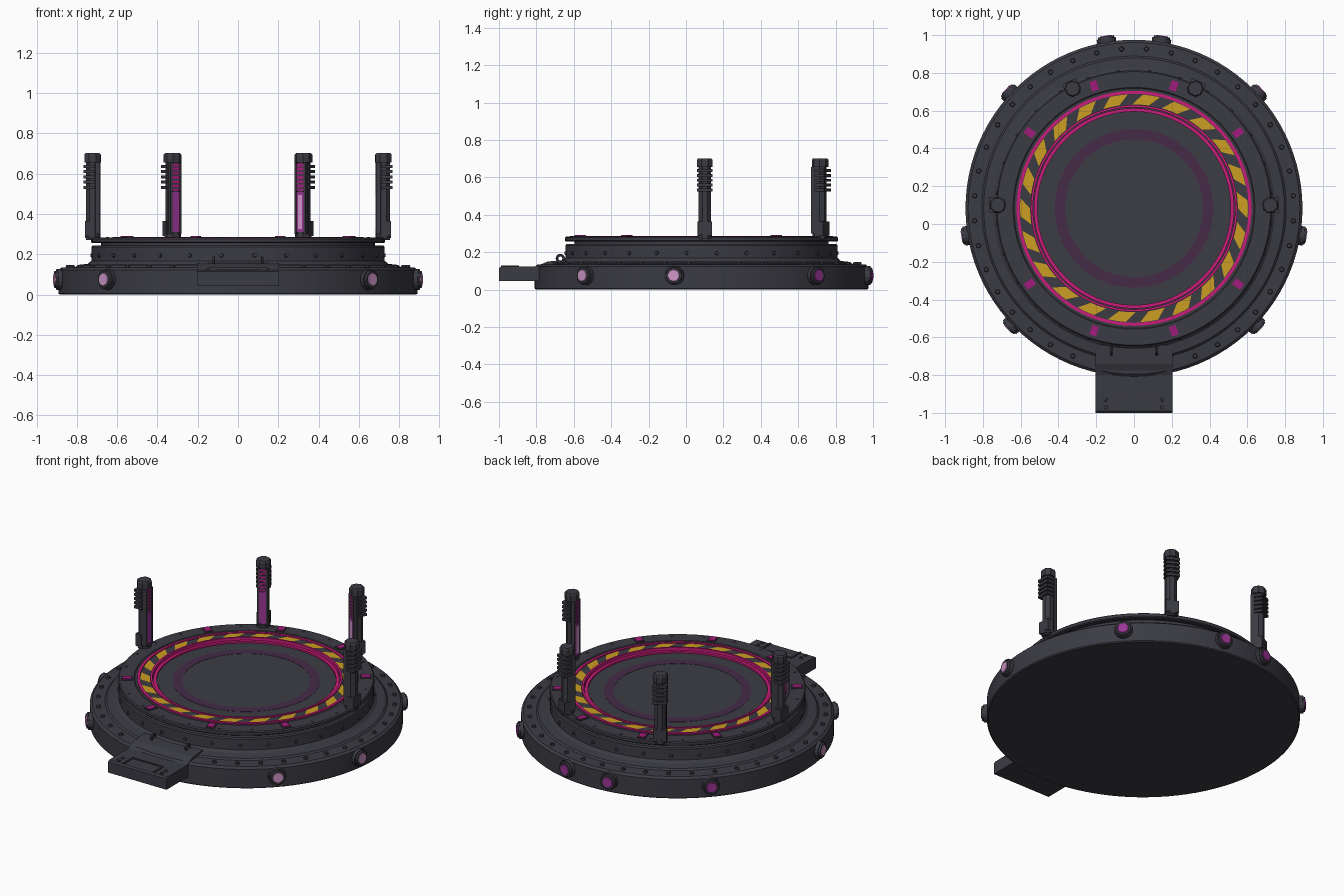
import bpy, bmesh, math
from mathutils import Matrix, Vector

if "Cube" in bpy.data.objects:
    bpy.data.objects.remove(bpy.data.objects["Cube"])

CY = 0.083                      # the round pad sits a little behind the origin
CENTRE = Matrix.Translation((0, CY, 0))


def material(name, rgb):
    m = bpy.data.materials.new(name)
    m.diffuse_color = (*rgb, 1)
    m.use_nodes = True
    m.node_tree.nodes["Principled BSDF"].inputs["Base Color"].default_value = m.diffuse_color
    return m


DARK = material("dark metal", (0.043, 0.043, 0.056))
FLOOR = material("floor grey", (0.046, 0.048, 0.058))
YELLOW = material("hazard yellow", (0.60, 0.34, 0.016))
MAGENTA = material("magenta glow", (0.60, 0.012, 0.20))
FAINT = material("faint purple", (0.060, 0.024, 0.064))
PURPLE = material("purple light", (0.32, 0.035, 0.30))
PINK = material("pale pink light", (0.62, 0.30, 0.58))
PLATE = material("plate magenta", (0.36, 0.012, 0.20))


def finish(name, bm, mat, matrix=CENTRE, smooth=False):
    bmesh.ops.recalc_face_normals(bm, faces=bm.faces)
    me = bpy.data.meshes.new(name)
    bm.to_mesh(me)
    bm.free()
    me.materials.append(mat)
    ob = bpy.data.objects.new(name, me)
    bpy.context.collection.objects.link(ob)
    ob.matrix_world = matrix
    if smooth:
        bpy.context.view_layer.objects.active = ob
        ob.select_set(True)
        bpy.ops.object.shade_smooth_by_angle(angle=math.radians(30))
        ob.select_set(False)
    return ob


def lathe(name, profile, mat, closed=False, n=96):
    """Turn a (radius, z) profile round the pad axis."""
    bm = bmesh.new()
    vs = [bm.verts.new((r, 0, z)) for r, z in profile]
    es = [bm.edges.new(p) for p in zip(vs, vs[1:])]
    if closed:
        es.append(bm.edges.new((vs[-1], vs[0])))
    bmesh.ops.spin(bm, geom=vs + es, axis=(0, 0, 1), cent=(0, 0, 0),
                   angle=2 * math.pi, steps=n)
    bmesh.ops.remove_doubles(bm, verts=bm.verts, dist=1e-5)
    return finish(name, bm, mat, smooth=True)


def ring(name, r0, r1, z0, z1, mat):
    return lathe(name, [(r0, z0), (r0, z1), (r1, z1), (r1, z0)], mat, True)


def add_box(bm, lo, hi, mat=Matrix()):
    lo, hi = Vector(lo), Vector(hi)
    m = mat @ Matrix.Translation((lo + hi) / 2) @ Matrix.Diagonal((*(hi - lo), 1))
    bmesh.ops.create_cube(bm, size=1, matrix=m)


def add_cyl(bm, r, z0, z1, n, mat=Matrix(), r2=None):
    bmesh.ops.create_cone(bm, cap_ends=True, segments=n, radius1=r,
                          radius2=r if r2 is None else r2, depth=z1 - z0,
                          matrix=mat @ Matrix.Translation((0, 0, (z0 + z1) / 2))
                          @ Matrix.Rotation(math.pi / n, 4, 'Z'))


def turn(deg):
    return Matrix.Rotation(math.radians(deg), 4, 'Z')


OUTWARD = Matrix.Rotation(math.pi / 2, 4, 'Y')   # local z becomes radial x

# --- Main stepped pad: base, tier, groove, top plate, recessed floor
lathe("pad_body", [(0, 0), (.885, 0), (.892, .006), (.892, .122), (.878, .134),
                   (.806, .138), (.796, .147), (.745, .153), (.728, .168),
                   (.728, .236), (.722, .243), (.68, .243), (.68, .256),
                   (.724, .256), (.73, .261), (.73, .277), (.724, .283),
                   (.64, .283), (.635, .279), (.54, .279), (.54, .262), (0, .262)], DARK)
ring("floor_disc", .0001, .505, .261, .264, FLOOR)
ring("floor_faint_ring", .365, .42, .263, .2655, FAINT)
ring("outer_glow_ring", .606, .622, .277, .286, MAGENTA)
ring("inner_glow_ring", .535, .547, .262, .287, MAGENTA)
ring("floor_glow_ring", .512, .530, .261, .272, MAGENTA)

# --- Slanted hazard stripes
bm = bmesh.new()
N, STEPS, SLANT = 22, 4, math.radians(-5)
for k in range(N):
    a0 = 2 * math.pi * k / N
    rows = []
    for i in range(STEPS + 1):
        a = a0 + 2 * math.pi / N * .55 * i / STEPS
        rows.append([bm.verts.new((r * math.cos(a + s), r * math.sin(a + s), .282))
                     for r, s in ((.55, 0), (.603, SLANT))])
    for p, q in zip(rows, rows[1:]):
        bm.faces.new((p[0], p[1], q[1], q[0]))
finish("hazard_stripes", bm, YELLOW)

# --- Glowing plates on the top rim
bm, frame = bmesh.new(), bmesh.new()
for k in (1, 2, 3, 4, 6, 7, 8, 9):
    add_box(bm, (.655, -.019, .28), (.708, .019, .291), turn(36 * k))
    add_box(frame, (.648, -.025, .28), (.715, .025, .287), turn(36 * k))
finish("rim_light_plates", bm, PLATE)
finish("rim_plate_frames", frame, DARK)

# --- Rivets on the base and the tier wall
bm = bmesh.new()
for k in range(40):
    a = 360 * (k + .5) / 40
    if abs(a - 270) > 15:
        add_cyl(bm, .015, .13, .148, 8, turn(a) @ Matrix.Translation((.846, 0, 0)), .010)
for k in range(28):
    add_cyl(bm, .013, .72, .736, 8, turn(360 * (k + .5) / 28)
            @ Matrix.Translation((0, 0, .195)) @ OUTWARD, .009)
for k in range(24):
    add_cyl(bm, .008, .28, .286, 6, turn(15 * k + 7.5) @ Matrix.Translation((.70, 0, 0)))
finish("rivets", bm, DARK)

# --- Lamps round the base wall
house, pale, purple = bmesh.new(), bmesh.new(), bmesh.new()
for a in (-9.3, -43.7, 42.8, 80.7):
    for ang in (a, 180 - a):
        m = turn(ang) @ Matrix.Translation((0, 0, .075)) @ OUTWARD
        add_cyl(house, .052, .85, .912, 16, m)
        add_cyl(house, .046, .91, .922, 16, m, .042)
        add_cyl(pale if a < 0 else purple, .037, .915, .926, 16, m, .030)
finish("lamp_housings", house, DARK)
finish("front_lamp_lenses", pale, PINK)
finish("rear_lamp_lenses", purple, PURPLE)

# --- Four posts, each with its light strip facing the middle
for i, (px, py) in enumerate(((.722, .10), (.325, .717), (-.325, .717), (-.722, .10))):
    ang = math.degrees(math.atan2(py - CY, px))
    m = Matrix.Translation((px, py, 0)) @ turn(ang)
    bm = bmesh.new()
    add_cyl(bm, .035, .27, .67, 8)                         # shaft
    add_cyl(bm, .041, .28, .30, 8)                         # foot
    add_box(bm, (-.005, -.038, .29), (.036, .038, .365))   # foot block
    add_cyl(bm, .044, .655, .694, 8)                       # cap
    add_cyl(bm, .044, .694, .702, 8, Matrix(), .038)
    for k in range(5):                                     # outer ribs
        z = .525 + .026 * k
        add_box(bm, (-.012, -.041, z), (.043, .041, z + .015))
    for s in (-1, 1):                                      # strip side rails
        add_box(bm, (-.038, s * .026 - .005, .30), (-.015, s * .026 + .005, .655))
    finish(f"post_{i + 1}", bm, DARK, m)
    bm = bmesh.new()
    add_box(bm, (-.037, -.021, .31), (-.02, .021, .51))
    finish(f"post_{i + 1}_lower_light", bm, PURPLE, m)
    bm = bmesh.new()
    add_box(bm, (-.0365, -.012, .325), (-.0385, .012, .495))
    finish(f"post_{i + 1}_light_core", bm, PINK if px > 0 else PURPLE, m)
    bm = bmesh.new()
    add_box(bm, (-.036, -.021, .515), (-.02, .021, .65))
    finish(f"post_{i + 1}_upper_light", bm, PLATE, m)
    bm = bmesh.new()
    for k in range(6):
        z = .525 + .021 * k
        add_box(bm, (-.039, -.021, z), (-.03, .021, z + .007))
    finish(f"post_{i + 1}_grille", bm, DARK, m)

# --- Front step: side profile extruded across x
bm = bmesh.new()
side = [(-1, .046), (-.80, .046), (-.64, .046), (-.64, .158), (-.74, .150),
        (-.80, .124), (-.99, .122), (-1, .114)]
f = bm.faces.new([bm.verts.new((-.203, y, z)) for y, z in side])
ext = bmesh.ops.extrude_face_region(bm, geom=[f])["geom"]
bmesh.ops.translate(bm, vec=(.406, 0, 0), verts=[v for v in ext if isinstance(v, bmesh.types.BMVert)])
finish("front_step", bm, DARK, Matrix())

# --- Step tread frame and bolts
bm = bmesh.new()
add_box(bm, (-.108, -.902, .118), (.108, -.892, .128))
for s in (-1, 1):
    add_box(bm, (s * .104 - .005, -.99, .118), (s * .104 + .005, -.892, .128))
    for y in (-.97, -.93):
        add_cyl(bm, .012, .118, .129, 8, Matrix.Translation((s * .15, y, 0)), .009)
finish("step_tread_trim", bm, DARK, Matrix())

# --- Two lifting eyes above the step
for s, side_name in ((-1, "left"), (1, "right")):
    bpy.ops.mesh.primitive_torus_add(major_segments=16, minor_segments=6, major_radius=.018,
                                     minor_radius=.007, location=(s * .12, -.672, .166),
                                     rotation=(0, math.pi / 2, 0))
    eye = bpy.context.object
    eye.name = f"{side_name}_lifting_eye"
    eye.data.materials.append(DARK)
